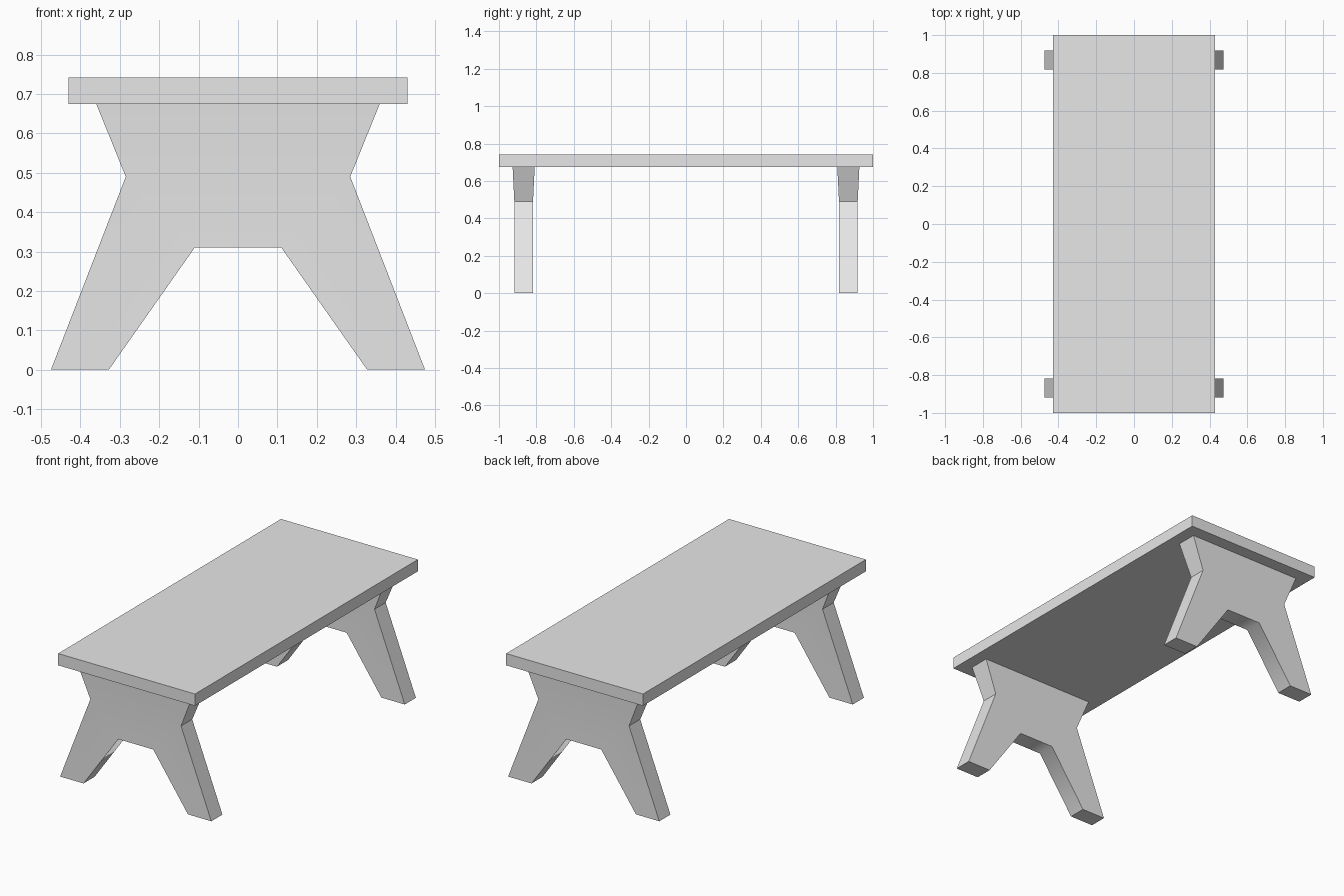
import bpy
import bmesh

cube = bpy.data.objects.get("Cube")
if cube:
    bpy.data.objects.remove(cube, do_unlink=True)

# Single pale grey finish
GREY = (0.8, 0.8, 0.8, 1.0)
mat = bpy.data.materials.new("pale_grey")
mat.use_nodes = True
mat.diffuse_color = GREY
mat.node_tree.nodes["Principled BSDF"].inputs["Base Color"].default_value = GREY

LENGTH, HALF_WIDTH = 2.0, 0.43
SEAT_BOTTOM, SEAT_TOP = 0.675, 0.742
LEG_Y = 0.868
WAIST_Z = 0.49


def finish(bm, name):
    bmesh.ops.recalc_face_normals(bm, faces=bm.faces)
    mesh = bpy.data.meshes.new(name)
    bm.to_mesh(mesh)
    bm.free()
    mesh.materials.append(mat)
    obj = bpy.data.objects.new(name, mesh)
    bpy.context.scene.collection.objects.link(obj)
    return obj


def make_seat():
    bm = bmesh.new()
    bmesh.ops.create_cube(bm, size=1)
    bmesh.ops.scale(bm, verts=bm.verts,
                    vec=(2 * HALF_WIDTH, LENGTH, SEAT_TOP - SEAT_BOTTOM))
    bmesh.ops.translate(bm, verts=bm.verts,
                        vec=(0, 0, (SEAT_TOP + SEAT_BOTTOM) / 2))
    finish(bm, "seat")


def make_trestle(name, y):
    # Right half outline: x, z, half thickness
    half = [(0.36, SEAT_BOTTOM, 0.059), (0.285, WAIST_Z, 0.05),
            (0.475, 0, 0.05), (0.328, 0, 0.05), (0.11, 0.31, 0.05)]
    outline = half + [(-x, z, t) for x, z, t in reversed(half)]
    n = len(outline)
    bm = bmesh.new()
    sides = [[bm.verts.new((x, y + s * t, z)) for x, z, t in outline]
             for s in (-1, 1)]
    # Broad faces, split at the waist where the board thickens
    for ring in sides:
        bm.faces.new((ring[0], ring[1], ring[-2], ring[-1]))
        bm.faces.new(ring[1:-1])
    # Rim around the outline
    a, b = sides
    for i in range(n):
        j = (i + 1) % n
        bm.faces.new((a[i], a[j], b[j], b[i]))
    # Soft shading only at the waist crease and the arch corners
    for f in bm.faces:
        f.smooth = True
    for e in bm.edges:
        e.smooth = False
    for ring in sides:
        bm.edges.get((ring[1], ring[-2])).smooth = True
    for k in (4, 5):
        bm.edges.get((a[k], b[k])).smooth = True
    finish(bm, name)


make_seat()
make_trestle("front_trestle", -LEG_Y)
make_trestle("back_trestle", LEG_Y)
